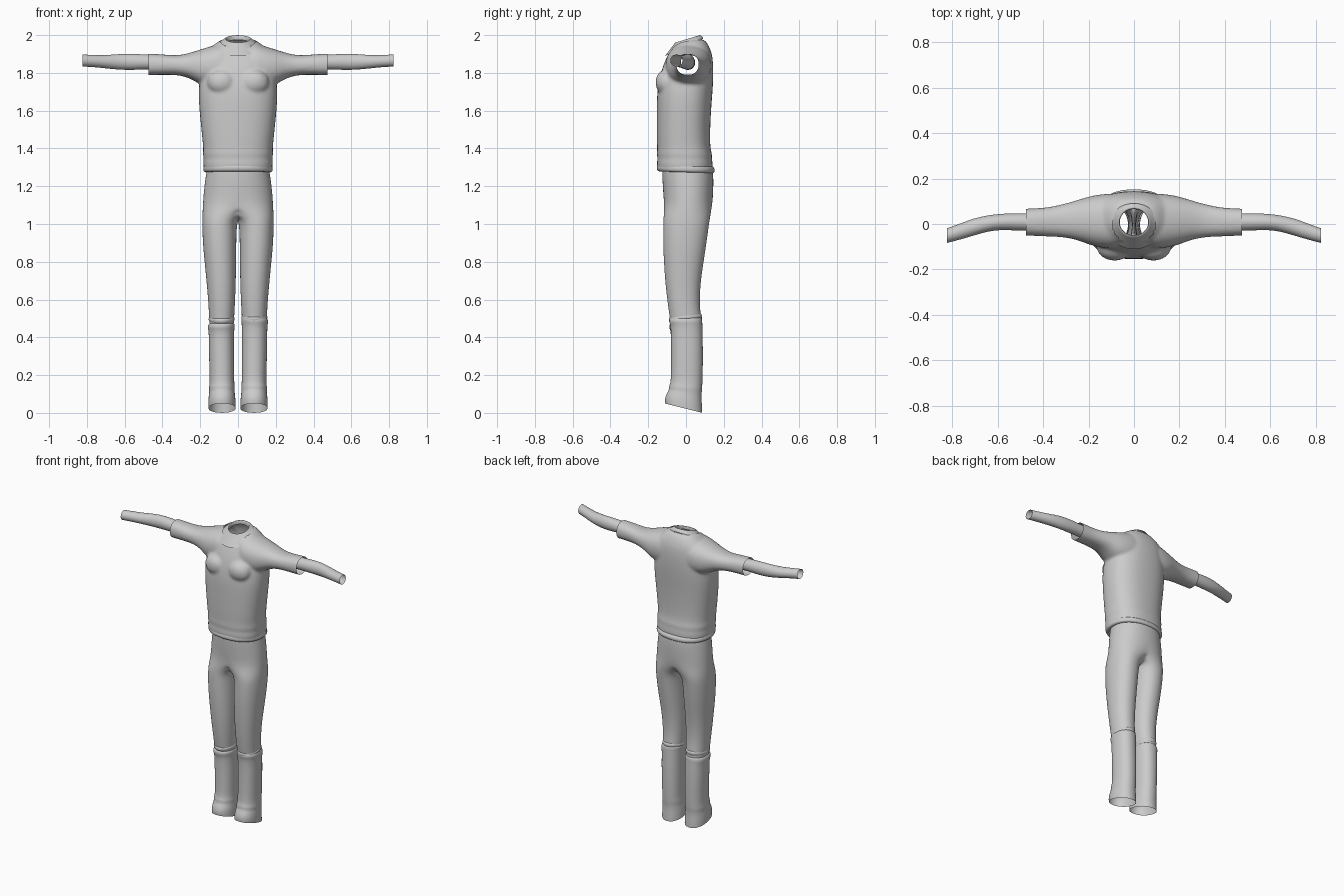
import bpy, bmesh, math
from mathutils import Vector

if "Cube" in bpy.data.objects:
    bpy.data.objects.remove(bpy.data.objects["Cube"])


def material(name, value):
    m = bpy.data.materials.new(name)
    m.use_nodes = True
    color = (value, value, value, 1)
    m.diffuse_color = color
    m.node_tree.nodes["Principled BSDF"].inputs["Base Color"].default_value = color
    return m


cloth = material("grey cloth", 0.6)


def loft(bm, rings, axis="z", power=2.0, caps=False, n=24):
    """Rings: position, first low/high, second low/high, optional tilt."""
    loops = []
    for pos, a0, a1, b0, b1, *tilt in rings:
        loop = []
        for i in range(n):
            t = math.tau * i / n
            c, s = math.cos(t), math.sin(t)
            a = (a0 + a1) / 2 + (a1 - a0) / 2 * math.copysign(abs(c) ** (2 / power), c)
            b = (b0 + b1) / 2 + (b1 - b0) / 2 * math.copysign(abs(s) ** (2 / power), s)
            p = pos + (tilt[0] * b if tilt else 0)
            loop.append(bm.verts.new((a, b, p) if axis == "z" else (p, a, b)))
        loops.append(loop)
    for low, high in zip(loops, loops[1:]):
        for i in range(n):
            j = (i + 1) % n
            bm.faces.new((low[i], low[j], high[j], high[i]))
    if caps:
        bm.faces.new(loops[0])
        bm.faces.new(loops[-1])
    bmesh.ops.recalc_face_normals(bm, faces=bm.faces)


def finish(bm, name, subdivide=2):
    mesh = bpy.data.meshes.new(name)
    bm.to_mesh(mesh)
    bm.free()
    ob = bpy.data.objects.new(name, mesh)
    bpy.context.collection.objects.link(ob)
    mesh.materials.append(cloth)
    for p in mesh.polygons:
        p.use_smooth = True
    if subdivide:
        ob.modifiers.new("Smooth form", "SUBSURF").levels = subdivide
        ob.modifiers["Smooth form"].render_levels = subdivide
    return ob


def mirror(ob, bisect=False):
    m = ob.modifiers.new("Mirror", "MIRROR")
    m.use_axis[0] = True
    m.use_bisect_axis[0] = bisect
    m.use_clip = True
    # Mirror ahead of the subdivision so the centre seam is smooth
    ob.modifiers.move(len(ob.modifiers) - 1, 0)


# Shirt: torso, chest and sleeves fused into one skin
bm = bmesh.new()
torso = [(1.20, .18, -.15, .14), (1.29, .18, -.15, .14), (1.325, .187, -.157, .143),
         (1.345, .181, -.15, .137), (1.37, .189, -.157, .14), (1.39, .184, -.153, .132),
         (1.45, .19, -.156, .127), (1.6, .206, -.156, .133), (1.7, .212, -.155, .142),
         (1.8, .2, -.137, .147), (1.88, .18, -.105, .143), (1.92, .165, -.085, .132),
         (1.95, .125, -.065, .118), (1.985, .085, -.03, .095)]
loft(bm, [(z, -x, x, f, b) for z, x, f, b in torso], power=2.4, caps=True)
sleeve = [(.04, -.11, .135, 1.72, 1.965), (.12, -.11, .135, 1.72, 1.95),
          (.19, -.095, .125, 1.73, 1.927), (.25, -.07, .105, 1.77, 1.908),
          (.31, -.058, .088, 1.788, 1.892), (.38, -.055, .072, 1.79, 1.896),
          (.46, -.052, .068, 1.788, 1.903), (.56, -.05, .066, 1.788, 1.903)]
for side in (-1, 1):
    loft(bm, [(side * r[0], *r[1:]) for r in sleeve], axis="x", power=2.3, caps=True)
    chest = bmesh.ops.create_icosphere(bm, subdivisions=2, radius=1)["verts"]
    for v in chest:
        v.co = Vector((side * .085, -.1, 1.75)) + Vector((v.co.x * .085, v.co.y * .066, v.co.z * .075))
raw = finish(bm, "shirt")
m = raw.modifiers.new("Fuse", "REMESH")
m.mode = "VOXEL"
m.voxel_size = .009
m = raw.modifiers.new("Relax", "SMOOTH")
m.factor = .5
m.iterations = 5
shape = raw.evaluated_get(bpy.context.evaluated_depsgraph_get())
bm = bmesh.new()
bm.from_mesh(shape.to_mesh())
bpy.data.objects.remove(raw)
# Open the hem, cuffs and neck
for point, normal in (((0, 0, 1.3), (0, 0, -1)), ((.475, 0, 0), (1, 0, 0)), ((-.475, 0, 0), (-1, 0, 0))):
    bmesh.ops.bisect_plane(bm, geom=bm.verts[:] + bm.edges[:] + bm.faces[:],
                           plane_co=point, plane_no=normal, clear_outer=True)
neck = []
for f in bm.faces:
    c = f.calc_center_median()
    if c.z > 1.8 and (c.x / .095) ** 2 + (c.y / .085) ** 2 < 1:
        neck.append(f)
bmesh.ops.delete(bm, geom=neck, context="FACES")
finish(bm, "shirt", 0)

# Rolled band under the shirt hem
bm = bmesh.new()
band = [(1.312, .172, -.142, .135), (1.308, .182, -.152, .146), (1.296, .186, -.157, .154),
        (1.282, .185, -.155, .154), (1.274, .178, -.148, .146), (1.274, .164, -.134, .136)]
loft(bm, [(z, -x, x, f, b, -.03) for z, x, f, b in band], power=2.3)
finish(bm, "hem_band")

# Collar: flared base rising to a tilted rim
bm = bmesh.new()
loft(bm, [(1.94, -.116, .116, -.112, .092, .45), (1.952, -.105, .105, -.096, .09, .44),
          (1.968, -.08, .08, -.07, .08, .35), (1.979, -.07, .07, -.058, .074, .3),
          (1.977, -.062, .062, -.05, .066, .3), (1.955, -.064, .064, -.05, .066, .3)])
finish(bm, "collar")

# Forearms, open at the wrist
bm = bmesh.new()
loft(bm, [(.38, -.03, .05, 1.815, 1.895), (.48, -.03, .047, 1.818, 1.897),
          (.55, -.028, .048, 1.815, 1.902), (.62, -.027, .043, 1.815, 1.902),
          (.70, -.05, .028, 1.823, 1.894), (.76, -.068, .004, 1.83, 1.895),
          (.822, -.084, -.018, 1.833, 1.898)], axis="x", n=16)
mirror(finish(bm, "forearms"))

# Trousers: one leg whose upper part runs past the centre and is trimmed there
bm = bmesh.new()
loft(bm, [(1.30, -.163, .163, -.125, .14), (1.25, -.172, .172, -.126, .146),
          (1.18, -.181, .181, -.122, .145), (1.11, -.15, .186, -.116, .14),
          (1.06, -.05, .188, -.117, .132), (1.02, .0, .189, -.12, .125),
          (.97, .008, .189, -.121, .118), (.88, .009, .185, -.121, .106),
          (.78, .01, .175, -.116, .09), (.68, .012, .165, -.109, .076),
          (.58, .016, .157, -.097, .072), (.525, .019, .154, -.089, .078),
          (.48, .022, .152, -.082, .08), (.44, .024, .148, -.078, .078)], power=2.15, n=32)
mirror(finish(bm, "trousers"), bisect=True)

# Lower legs: creased tops, straight shafts, flared slanted hems
shaft = [(.475, .024, .148, -.08, .08, 0), (.47, .016, .157, -.089, .086, 0),
         (.45, .018, .161, -.09, .087, 0), (.432, .02, .155, -.081, .087, 0),
         (.36, .02, .155, -.079, .09, 0), (.24, .019, .152, -.079, .09, 0),
         (.155, .02, .15, -.081, .087, -.06), (.135, .016, .155, -.091, .086, -.1),
         (.112, .018, .152, -.09, .083, -.12), (.085, .014, .156, -.103, .083, -.18),
         (.05, .012, .158, -.113, .086, -.23), (.022, .012, .157, -.111, .087, -.25)]
for side, name, lift in ((1, "left_lower_leg", .03), (-1, "right_lower_leg", 0)):
    bm = bmesh.new()
    loft(bm, [(z + (lift if z > .4 else 0), side * x0, side * x1, f, b, t)
              for z, x0, x1, f, b, t in shaft], power=2.2)
    finish(bm, name)
    # Soft fold just above the top edge
    bm = bmesh.new()
    loft(bm, [(.512 + lift * .3, side * .024, side * .148, -.082, .076, .1),
              (.503 + lift * .3, side * .016, side * .157, -.092, .085, .1),
              (.488 + lift * .3, side * .018, side * .156, -.09, .085, .1),
              (.478 + lift * .3, side * .026, side * .146, -.08, .076, .1)])
    finish(bm, name.replace("lower_leg", "knee_fold"))
